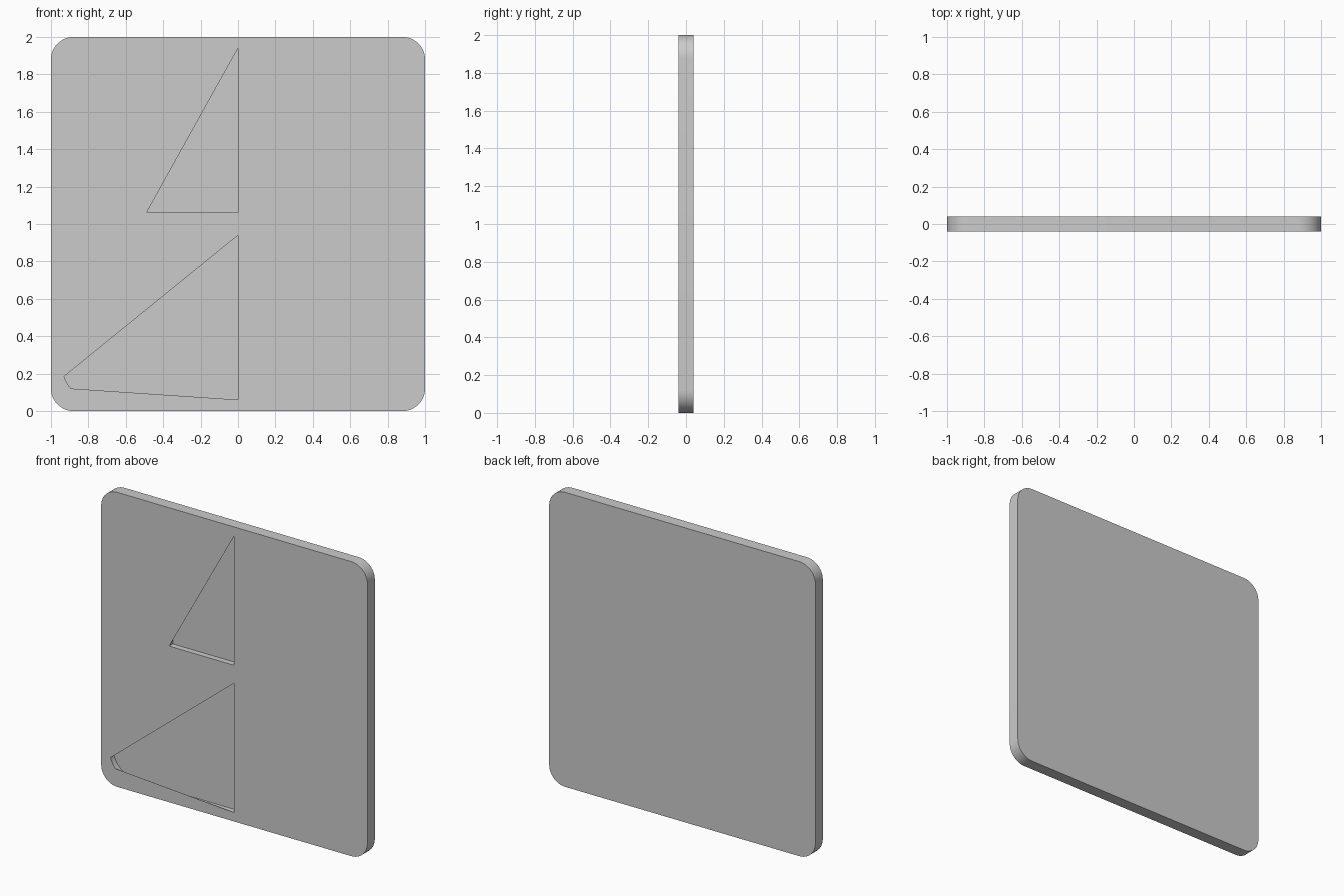
import bpy, bmesh
from math import cos, sin, radians

if "Cube" in bpy.data.objects:
    bpy.data.objects.remove(bpy.data.objects["Cube"])


def arc(cx, cz, r, a0, a1, n):
    return [(cx + r * cos(radians(a0 + (a1 - a0) * i / n)),
             cz + r * sin(radians(a0 + (a1 - a0) * i / n))) for i in range(n + 1)]


def prism(name, outline, y0, y1):
    """Extrude an x/z outline from y0 to y1."""
    bm = bmesh.new()
    face = bm.faces.new([bm.verts.new((x, y0, z)) for x, z in outline])
    ext = bmesh.ops.extrude_face_region(bm, geom=[face])
    new = [v for v in ext["geom"] if isinstance(v, bmesh.types.BMVert)]
    bmesh.ops.translate(bm, verts=new, vec=(0, y1 - y0, 0))
    bmesh.ops.recalc_face_normals(bm, faces=bm.faces)
    me = bpy.data.meshes.new(name)
    bm.to_mesh(me)
    bm.free()
    ob = bpy.data.objects.new(name, me)
    bpy.context.collection.objects.link(ob)
    return ob


def cut(target, cutter):
    mod = target.modifiers.new("cut", "BOOLEAN")
    mod.operation = "DIFFERENCE"
    mod.solver = "EXACT"
    mod.object = cutter
    bpy.context.view_layer.objects.active = target
    bpy.ops.object.modifier_apply(modifier=mod.name)
    bpy.data.objects.remove(cutter, do_unlink=True)


# Rounded square plate
R = 0.12
outline = []
for cx, cz, a in ((1 - R, 2 - R, 0), (R - 1, 2 - R, 90), (R - 1, R, 180), (1 - R, R, 270)):
    outline += arc(cx, cz, R, a, a + 90, 12)
plate = prism("plate", outline, -0.04, 0.04)

# Hollow pockets behind the thin front skin
lower_pocket = [(0, 0.06), (0, 0.94), (-0.94, 0.94)] + arc(-0.76, 0.24, 0.18, 180, 270, 15)
upper_pocket = [(0, 1.06), (0, 1.94), (-0.49, 1.94), (-0.49, 1.06)]
for pts in (lower_pocket, upper_pocket):
    cut(plate, prism("pocket_cutter", pts, -0.0393, 0.0))

# Angular openings through the skin
e = 0.0005
lower_opening = [(-e, 0.06 + e), (-e, 0.94 - e)] + arc(-0.76, 0.24, 0.179, 198, 222, 4)
upper_opening = [(-e, 1.06 + e), (-e, 1.94 - e), (-0.489, 1.06 + e)]
for pts in (lower_opening, upper_opening):
    cut(plate, prism("opening_cutter", pts, -0.06, -0.02))

bpy.ops.object.select_all(action="DESELECT")
plate.select_set(True)
bpy.context.view_layer.objects.active = plate
bpy.ops.object.shade_smooth_by_angle(angle=radians(30))
